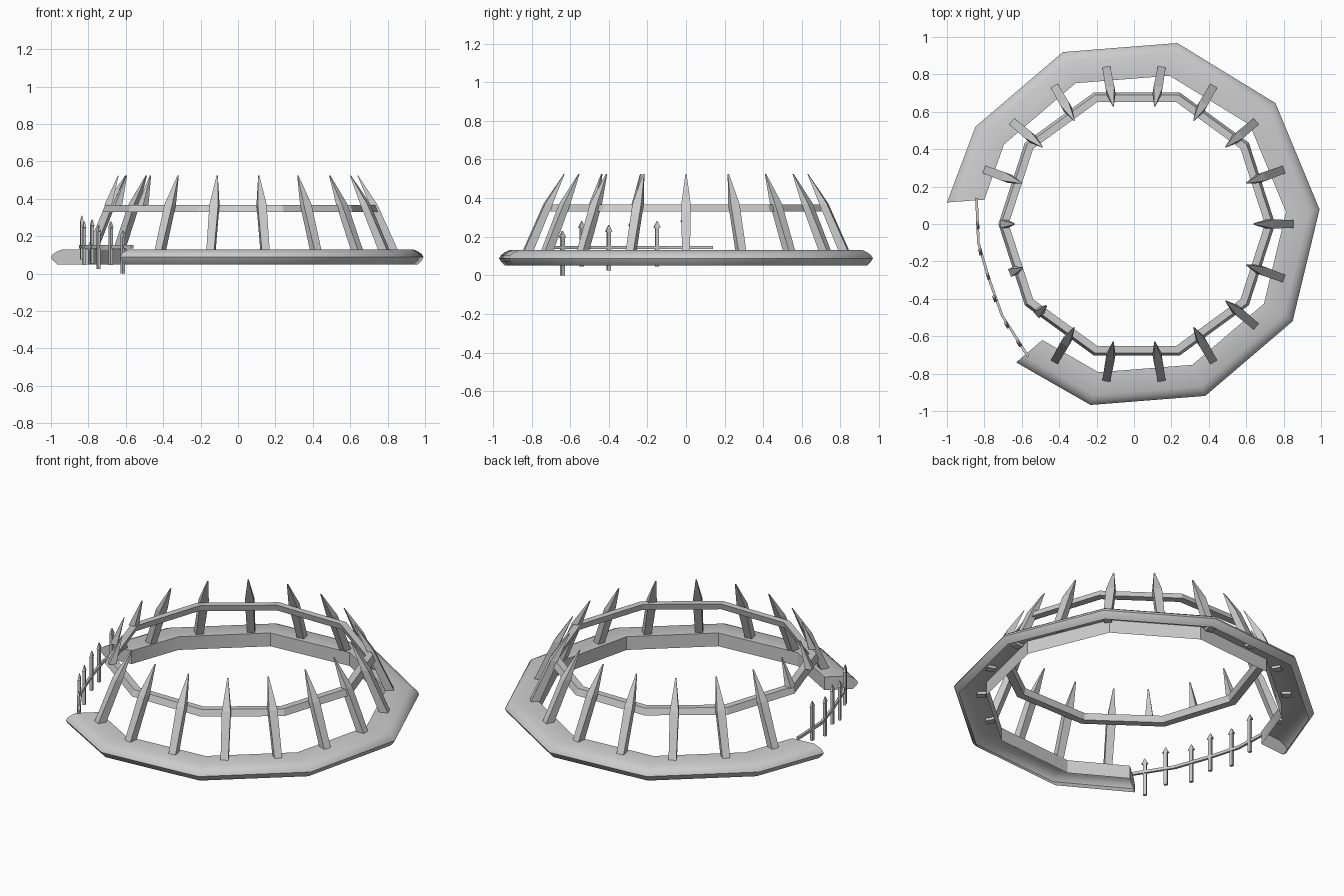
import bpy
import bmesh
from math import radians, cos, sin
from mathutils import Vector

cube = bpy.data.objects.get("Cube")
if cube:
    bpy.data.objects.remove(cube)

grey = bpy.data.materials.new("stone_grey")
grey.use_nodes = True
grey.diffuse_color = (0.6, 0.6, 0.6, 1)
grey.node_tree.nodes["Principled BSDF"].inputs["Base Color"].default_value = (0.6, 0.6, 0.6, 1)


def loft(name, sections, loop=False, tube=True, caps=True, smooth=False):
    """Skin a row of matching cross-sections."""
    bm = bmesh.new()
    rows = [[bm.verts.new(p) for p in s] for s in sections]
    n = len(rows[0])
    pairs = list(zip(rows, rows[1:])) + ([(rows[-1], rows[0])] if loop else [])
    for a, b in pairs:
        for i in range(n if tube else n - 1):
            j = (i + 1) % n
            bm.faces.new((a[i], a[j], b[j], b[i]))
    if caps and not loop:
        bm.faces.new(rows[0])
        bm.faces.new(rows[-1])
    bmesh.ops.remove_doubles(bm, verts=bm.verts, dist=0.0005)
    bmesh.ops.recalc_face_normals(bm, faces=bm.faces)
    mesh = bpy.data.meshes.new(name)
    bm.to_mesh(mesh)
    bm.free()
    mesh.materials.append(grey)
    obj = bpy.data.objects.new(name, mesh)
    bpy.context.collection.objects.link(obj)
    if smooth:
        bpy.ops.object.select_all(action='DESELECT')
        obj.select_set(True)
        bpy.context.view_layer.objects.active = obj
        bpy.ops.object.shade_smooth_by_angle(angle=radians(34))
    return obj


def polar(r, degrees, z):
    a = radians(degrees)
    return Vector((r * cos(a), r * sin(a), z))


# Broken outer wall: a channel, open underneath, with a bulging outer side
OUT, INN = 0.995, 0.815
profile = [(0.965, 0.05), (0.985, 0.07), (OUT, 0.088), (0.985, 0.105),
           (0.965, 0.119), (0.94, 0.13), (INN, 0.13), (INN, 0.05)]


def wall_end(outer, inner):
    o, i = Vector(outer), Vector(inner)
    return [(*i.lerp(o, (r - INN) / (OUT - INN)), z) for r, z in profile]


wall = [wall_end((-0.63, -0.74), (-0.49, -0.62))]
wall += [[polar(r, 4.5 + 36 * k, z) for r, z in profile] for k in range(-3, 5)]
wall.append(wall_end((-1.0, 0.115), (-0.8, 0.13)))
loft("outer_wall", wall, tube=False, smooth=True)

# Ten-sided upper rail, leaning inward
shift = Vector((0.015, 0, 0))
rail = [(0.74, 0.33), (0.725, 0.367), (0.685, 0.367), (0.695, 0.33)]
loft("upper_rail", [[polar(r, 36 * k, z) + shift for r, z in rail]
                    for k in range(10)], loop=True)


# Leaning spikes: height, outer radius, depth, half width
def spike(name, degrees, levels):
    out = polar(1, degrees, 0)
    side = Vector((-out.y, out.x, 0))
    up = Vector((0, 0, 1))
    loft(name, [[out * (r - d * u) + side * w * v + up * z
                 for u, v in ((0, -1), (0, 1), (1, 1), (1, -1))]
                for z, r, d, w in levels])


middle, tip = (0.37, 0.745, 0.04, 0.024), (0.525, 0.642, 0.004, 0.003)
for k in range(18):
    if k in (9, 10, 11):
        # Broken spikes left over the gap
        spike(f"broken_spike_{k}", 20 * k + (k - 9) * 1.5,
              [(0.365, 0.715, 0.04, 0.022), tip])
    else:
        spike(f"spike_{k}", 20 * k, [(0.115, 0.86, 0.05, 0.021), middle, tip])

# Thin curved rail of the gap fence
path = [Vector(p) for p in ((-0.842, 0.14), (-0.832, -0.1), (-0.78, -0.28),
                            (-0.705, -0.49), (-0.565, -0.71))]
sections = []
for i, p in enumerate(path):
    d = (path[min(i + 1, len(path) - 1)] - path[max(i - 1, 0)]).normalized()
    n = Vector((d.y, -d.x)) * 0.007
    sections.append([(*(p + n * s), z) for s, z in
                     ((-1, 0.135), (1, 0.135), (1, 0.152), (-1, 0.152))])
loft("fence_rail", sections)

# Fence pickets with arrow heads: position and top height
pickets = [(-0.615, -0.64, 0.23), (-0.68, -0.54, 0.28), (-0.745, -0.4, 0.26),
           (-0.78, -0.28, 0.29), (-0.822, -0.15, 0.28), (-0.835, -0.01, 0.31)]
for k, (x, y, top) in enumerate(pickets):
    prev, nxt = pickets[max(k - 1, 0)], pickets[min(k + 1, 5)]
    along = Vector((nxt[0] - prev[0], nxt[1] - prev[1], 0)).normalized()
    across = Vector((-along.y, along.x, 0))
    foot = max(top - 0.235, 0)
    shape = [(foot, 0.01), (top - 0.035, 0.01), (top - 0.033, 0.018), (top, 0.002)]
    loft(f"fence_picket_{k}",
         [[Vector((x, y, z)) + along * w * u + across * min(w, 0.008) * v
           for u, v in ((-1, -1), (1, -1), (1, 1), (-1, 1))] for z, w in shape])
